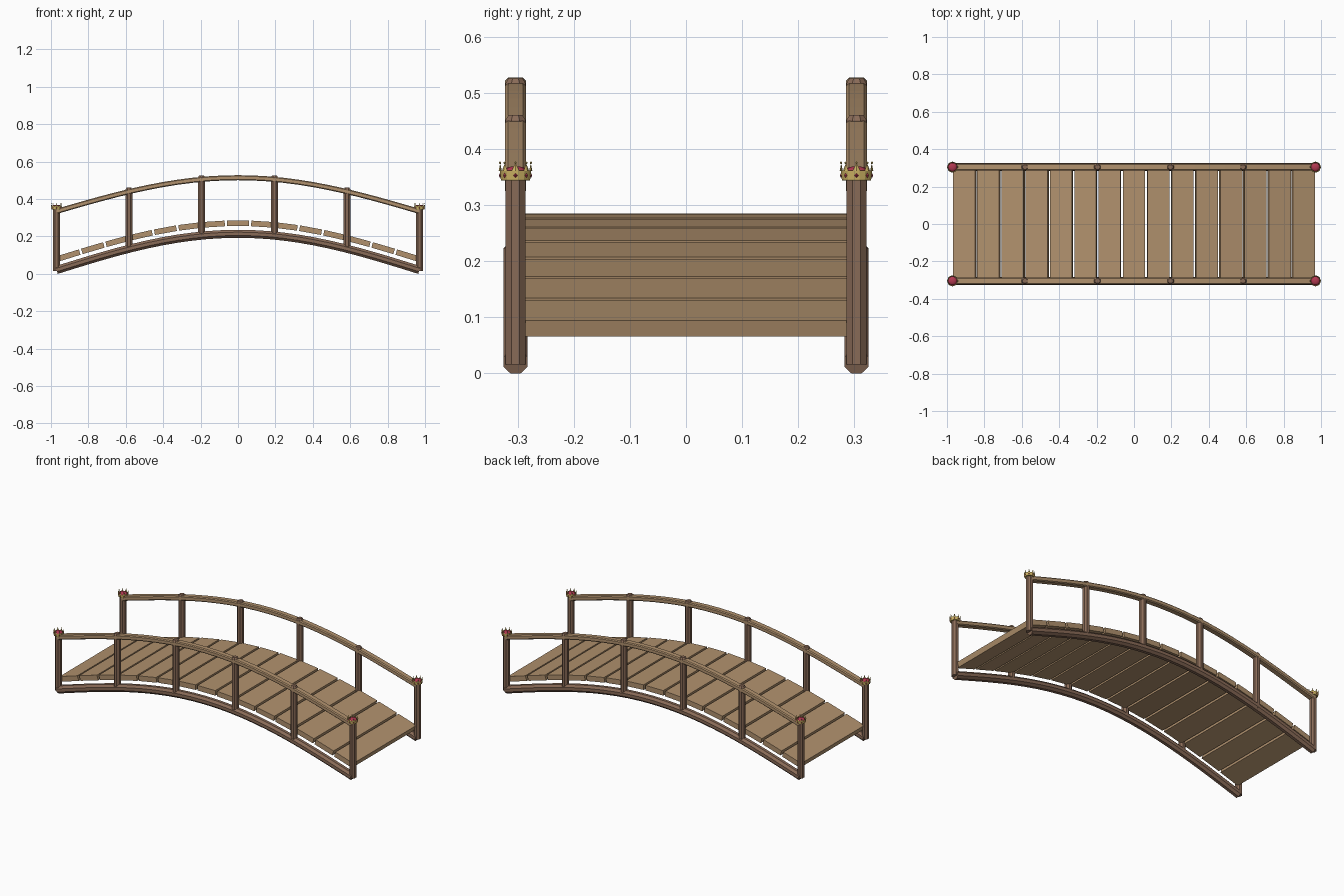
import bpy, bmesh, math
from mathutils import Vector, Matrix

cube = bpy.data.objects.get("Cube")
if cube:
    bpy.data.objects.remove(cube, do_unlink=True)

HALF, SIDE = 0.97, 0.304      # half span, offset of the side frames


def material(name, rgb):
    m = bpy.data.materials.new(name)
    m.use_nodes = True
    m.diffuse_color = (*rgb, 1)
    m.node_tree.nodes["Principled BSDF"].inputs["Base Color"].default_value = (*rgb, 1)
    return m


TAN = material("plank_tan", (0.44, 0.285, 0.155))
BROWN = material("post_brown", (0.25, 0.145, 0.095))
GOLD = material("crown_gold", (0.62, 0.46, 0.13))
RED = material("crown_red", (0.44, 0.04, 0.08))


def finish(bm, name, mat):
    bmesh.ops.recalc_face_normals(bm, faces=bm.faces)
    me = bpy.data.meshes.new(name)
    bm.to_mesh(me)
    bm.free()
    me.materials.append(mat)
    ob = bpy.data.objects.new(name, me)
    bpy.context.collection.objects.link(ob)
    return ob


def arch(x, top, drop):
    """Height and slope angle of an arch at x."""
    a = math.pi / 2 * x / HALF
    slope = -drop * math.sin(a) * math.pi / 2 / HALF
    return top - drop * (1 - math.cos(a)), math.atan(slope)


def skin(bm, rings, caps=True):
    """Join rings of points into a tube."""
    rows = [[bm.verts.new(p) for p in r] for r in rings]
    n = len(rows[0])
    for a, b in zip(rows, rows[1:]):
        for i in range(n):
            j = (i + 1) % n
            bm.faces.new((a[i], a[j], b[j], b[i]))
    if caps:
        bm.faces.new(rows[0])
        bm.faces.new(rows[-1])


def chamfered(w, h, c):
    return [(w, h - c), (w - c, h), (c - w, h), (-w, h - c),
            (-w, c - h), (c - w, -h), (w - c, -h), (w, c - h)]


def swept(name, profile, y, top, drop, mat, steps=24):
    """Sweep a section along the arch."""
    bm = bmesh.new()
    rings = []
    for k in range(steps + 1):
        x = HALF * (2 * k / steps - 1)
        z, t = arch(x, top, drop)
        rings.append([(x - v * math.sin(t), y + u, z + v * math.cos(t)) for u, v in profile])
    skin(bm, rings)
    return finish(bm, name, mat)


def turned(name, x, y, rows, mat, sides=8, caps=True):
    """Stack of (radius, height) rings around a vertical axis."""
    bm = bmesh.new()
    rings = []
    for r, z in rows:
        angles = [math.tau * (i + 0.5) / sides for i in range(sides)]
        rings.append([(x + r * math.cos(a), y + r * math.sin(a), z) for a in angles])
    skin(bm, rings, caps)
    return finish(bm, name, mat)


def crown(x, y, tag):
    # gold band, open at the top
    turned("crown_band_" + tag, x, y,
           [(0.018, 0.344), (0.026, 0.344), (0.027, 0.347), (0.0285, 0.362),
            (0.0265, 0.362), (0.0245, 0.350)], GOLD, 16)
    # red cushion
    dome = turned("crown_cushion_" + tag, x, y,
                  [(0.024, 0.350), (0.0235, 0.360), (0.018, 0.366), (0.008, 0.369)], RED, 16)
    dome.data.shade_smooth()
    # points tipped with beads, and gems on the band
    points, gems = bmesh.new(), bmesh.new()
    for i in range(8):
        a = math.tau * i / 8
        turn = Matrix.Translation((x, y, 0)) @ Matrix.Rotation(a, 4, 'Z')
        base = turn @ Matrix.Translation((0.0272, 0, 0.367)) @ Matrix.Diagonal((0.4, 1, 1, 1))
        bmesh.ops.create_cone(points, cap_ends=True, segments=4, radius1=0.007,
                              radius2=0.001, depth=0.012, matrix=base)
        bmesh.ops.create_icosphere(points, subdivisions=1, radius=0.0024,
                                   matrix=turn @ Matrix.Translation((0.0275, 0, 0.3755)))
        gem = turn @ Matrix.Translation((0.0275, 0, 0.353)) @ Matrix.Diagonal((0.5, 0.8, 1, 1))
        bmesh.ops.create_uvsphere(gems, u_segments=4, v_segments=2, radius=0.0045, matrix=gem)
    finish(points, "crown_points_" + tag, GOLD)
    finish(gems, "crown_gems_" + tag, RED)


# deck planks, tilted along the arch
COUNT = 15
pitch = 2 * HALF / COUNT
for k in range(COUNT):
    x = (k - (COUNT - 1) / 2) * pitch
    z, t = arch(x, 0.27, 0.192)
    bm = bmesh.new()
    place = Matrix.Translation((x, 0, z)) @ Matrix.Rotation(-t, 4, 'Y')
    length = (pitch - 0.012) / math.cos(t) if abs(x) < 0.9 else pitch - 0.006
    bmesh.ops.create_cube(bm, size=1, matrix=place @ Matrix.Diagonal((length, 0.596, 0.03, 1)))
    finish(bm, f"plank_{k + 1}", TAN)

# side frames: beam, handrail, posts and crowns
for side, y in (("front", -SIDE), ("back", SIDE)):
    swept(side + "_beam", chamfered(0.0215, 0.0215, 0.0126), y, 0.214, 0.1935, BROWN)
    swept(side + "_handrail", chamfered(0.0185, 0.0135, 0.005), y, 0.514, 0.18, TAN)
    for sign, end in ((-1, "right"), (1, "left")):
        for i, px in enumerate((0.195, 0.583, HALF)):
            x = sign * px
            foot = arch(x, 0.214, 0.1935)[0] - 0.012
            head = arch(x, 0.514, 0.18)[0]
            r = 0.0195
            if px == HALF:
                rows = [(r, 0.016), (r, 0.347)]
            else:
                rows = [(r, foot), (r, head + 0.012), (0.0135, head + 0.021)]
            turned(f"{side}_{end}_post_{i + 1}", x, y, rows, BROWN)
        crown(sign * HALF, y, f"{side}_{end}")
